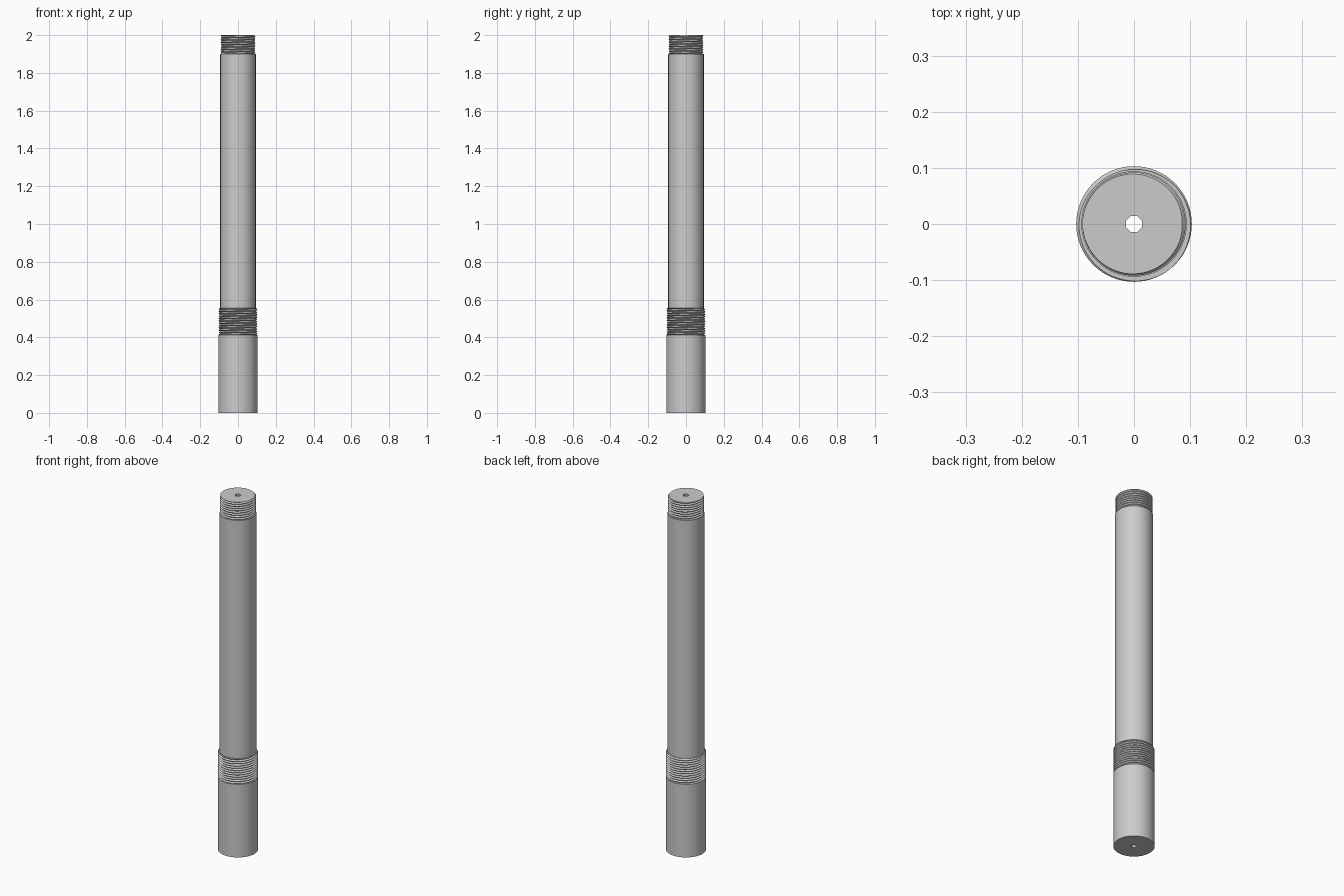
import bpy, bmesh, math

if "Cube" in bpy.data.objects:
    bpy.data.objects.remove(bpy.data.objects["Cube"], do_unlink=True)

SEGMENTS = 64
BODY_R, SHAFT_R, BORE = 0.103, 0.094, 0.014
THREAD_LOW, THREAD_HIGH, SHOULDER, TOP = 0.413, 0.555, 1.9, 2.0

steel = bpy.data.materials.new("light grey steel")
steel.use_nodes = True
GREY = (0.6, 0.6, 0.6, 1)
steel.diffuse_color = GREY
steel.node_tree.nodes["Principled BSDF"].inputs["Base Color"].default_value = GREY


def bore_point(angle, z):
    """Point on the eight-sided bore."""
    side = math.pi / 4
    r = BORE / math.cos((angle + side / 2) % side - side / 2)
    return r * math.cos(angle), r * math.sin(angle), z


def build(name, rings):
    """Skin a list of functions angle -> point, from bottom to top."""
    bm = bmesh.new()
    grid = [[bm.verts.new(ring(2 * math.pi * i / SEGMENTS)) for i in range(SEGMENTS + 1)]
            for ring in rings]
    for low, high in zip(grid, grid[1:]):
        for i in range(SEGMENTS):
            bm.faces.new((low[i], low[i + 1], high[i + 1], high[i]))
    bmesh.ops.remove_doubles(bm, verts=bm.verts, dist=1e-5)
    bmesh.ops.dissolve_degenerate(bm, edges=bm.edges, dist=1e-5)
    mesh = bpy.data.meshes.new(name)
    bm.to_mesh(mesh)
    bm.free()
    mesh.materials.append(steel)
    obj = bpy.data.objects.new(name, mesh)
    bpy.context.collection.objects.link(obj)
    bpy.ops.object.select_all(action="DESELECT")
    obj.select_set(True)
    bpy.context.view_layer.objects.active = obj
    bpy.ops.object.shade_smooth_by_angle(angle=math.radians(30))
    return obj


def circle(r, z):
    return lambda a: (r * math.cos(a), r * math.sin(a), z)


def bore(z):
    return lambda a: bore_point(a, z)


def thread_rings(z0, z1, root, crest, pitch):
    """Alternating helical root and crest lines, clipped flat at both ends."""
    def line(k):
        def point(a):
            turn = a / (2 * math.pi)
            z = min(max(z0 + pitch * (k / 2 + turn - 1), z0), z1)
            phase = ((z - z0) / pitch - turn) % 1
            r = root + (crest - root) * (1 - abs(2 * phase - 1))
            return r * math.cos(a), r * math.sin(a), z
        return point
    count = 2 * math.ceil((z1 - z0) / pitch) + 3
    return [line(k) for k in range(count)]


# Thick lower body with its bottom face
build("lower_body", [bore(0), circle(BODY_R, 0), circle(BODY_R, THREAD_LOW),
                     circle(SHAFT_R, THREAD_LOW)])

# Thread above the body, closed by a ledge against the shaft
build("lower_thread", thread_rings(THREAD_LOW, THREAD_HIGH, 0.096, BODY_R, 0.0125)
      + [circle(SHAFT_R, THREAD_HIGH)])

# Long shaft and its shoulder
build("shaft", [circle(SHAFT_R, THREAD_HIGH), circle(SHAFT_R, SHOULDER),
                circle(0.085, SHOULDER)])

# Thread at the tip with the flat end face
build("upper_thread", thread_rings(SHOULDER, TOP, 0.086, 0.092, 0.0125) + [bore(TOP)])

# Narrow bore through the whole length
build("bore", [bore(TOP), bore(0)])
